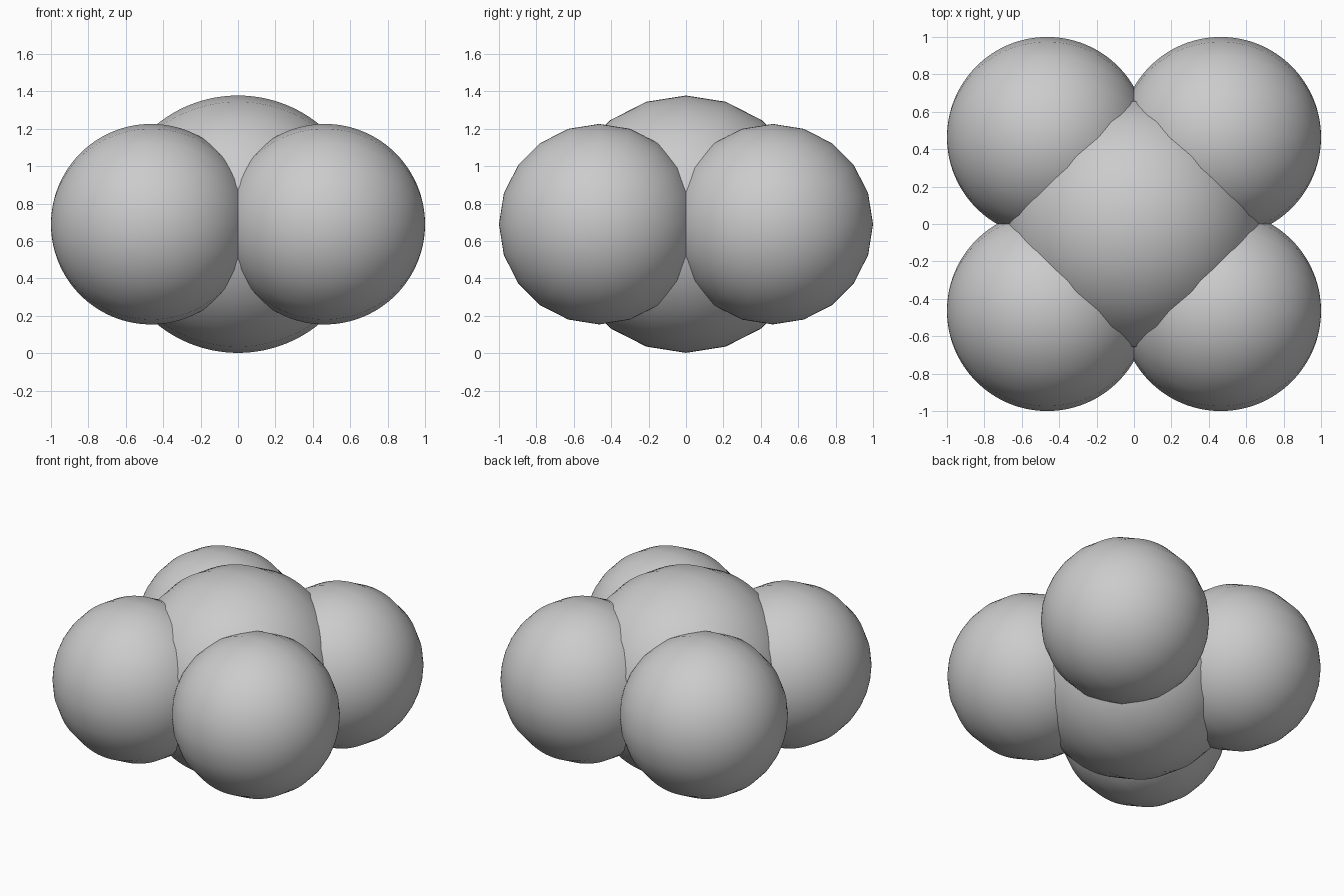
import bpy
import math

if "Cube" in bpy.data.objects:
    bpy.data.objects.remove(bpy.data.objects["Cube"])

CENTRE_Z = 0.69


def ball(name, x, y, radius):
    # 20 sides around the x axis, finely divided along it
    bpy.ops.mesh.primitive_uv_sphere_add(
        segments=20, ring_count=64, radius=radius,
        location=(x, y, CENTRE_Z), rotation=(0, math.pi / 2, 0))
    obj = bpy.context.object
    obj.name = name
    bpy.ops.object.transform_apply(location=False, rotation=True, scale=False)
    bpy.ops.object.shade_smooth_by_angle(angle=math.radians(30))
    return obj


# Large central ball
ball("core_ball", 0, 0, 0.688)

# Four smaller balls at the corners
for side, sx in (("left", -1), ("right", 1)):
    for end, sy in (("front", -1), ("back", 1)):
        ball(f"{end}_{side}_ball", sx * 0.464, sy * 0.464, 0.536)
